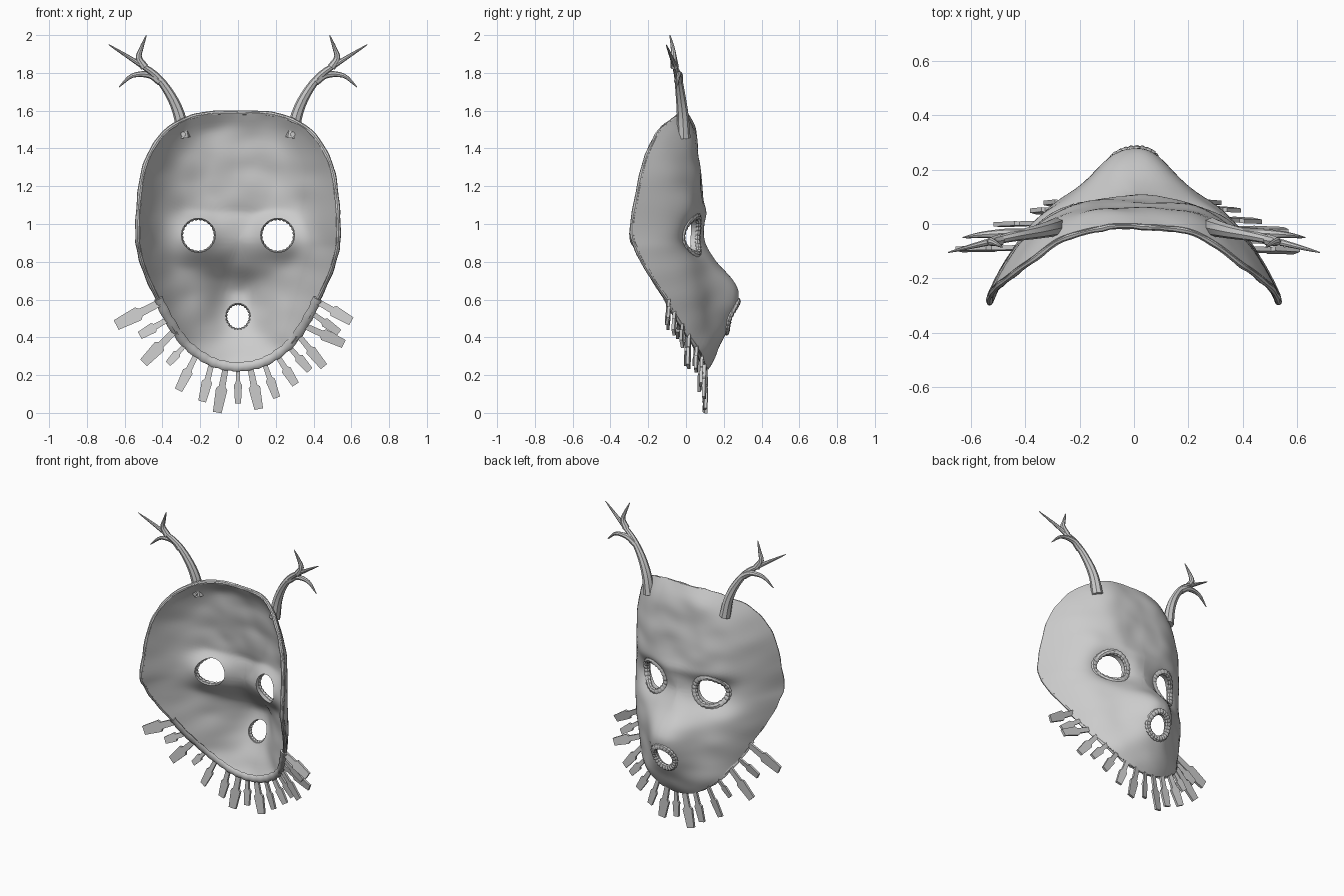
import bpy, bmesh, math, random
from mathutils import Vector, noise

if "Cube" in bpy.data.objects:
    bpy.data.objects.remove(bpy.data.objects["Cube"])

random.seed(4)


def catmull(pts, n):
    """Smooth a short list of points, n samples per span."""
    p = [Vector(q) for q in pts]
    p = [2 * p[0] - p[1]] + p + [2 * p[-1] - p[-2]]
    out = []
    for i in range(1, len(p) - 2):
        a, b, c, d = p[i - 1:i + 3]
        for k in range(n):
            t = k / n
            out.append(0.5 * (2 * b + (c - a) * t + (2 * a - 5 * b + 4 * c - d) * t * t
                              + (3 * b - a - 3 * c + d) * t ** 3))
    return out + [p[-2]]


def lookup(table, key, z):
    """Interpolate a dense table whose component 'key' falls from first to last."""
    if z >= table[0][key]:
        return table[0]
    for a, b in zip(table, table[1:]):
        if b[key] <= z <= a[key]:
            return a.lerp(b, (a[key] - z) / max(a[key] - b[key], 1e-9))
    return table[-1]


def finish(bm, name, recalc=True):
    if recalc:
        bmesh.ops.recalc_face_normals(bm, faces=bm.faces)
    me = bpy.data.meshes.new(name)
    bm.to_mesh(me)
    bm.free()
    ob = bpy.data.objects.new(name, me)
    bpy.context.collection.objects.link(ob)
    return ob


def smooth(ob, angle=35):
    bpy.ops.object.select_all(action='DESELECT')
    ob.select_set(True)
    bpy.context.view_layer.objects.active = ob
    bpy.ops.object.shade_smooth_by_angle(angle=math.radians(angle))


def tube(bm, path, radii, sides=8, closed=False, depth=1.0):
    """Sweep an oval along a path; depth scales it along y."""
    n, rings = len(path), []
    for i, p in enumerate(path):
        a = path[(i - 1) % n] if closed or i else p
        b = path[(i + 1) % n] if closed or i < n - 1 else p
        t = (b - a).normalized()
        s = t.cross(Vector((0, 1, 0))).normalized()
        d = s.cross(t)
        ring = []
        for k in range(sides):
            w = math.tau * k / sides
            ring.append(bm.verts.new(p + radii[i] * (s * math.cos(w) + d * math.sin(w) * depth)))
        rings.append(ring)
    for i in range(n if closed else n - 1):
        A, B = rings[i], rings[(i + 1) % n]
        for k in range(sides):
            j = (k + 1) % sides
            bm.faces.new((A[k], A[j], B[j], B[k]))
    if not closed:
        bm.faces.new(rings[0])
        bm.faces.new(rings[-1])


# Half outline of the mask: x, z, and y of the rim
outline = catmull([(0, 1.6, .0), (.15, 1.597, -.01), (.27, 1.57, -.045), (.39, 1.5, -.13),
                   (.47, 1.39, -.19), (.515, 1.27, -.225), (.537, 1.1, -.255),
                   (.543, .95, -.28), (.535, .86, -.25), (.5, .74, -.185),
                   (.44, .61, -.105), (.375, .48, -.03), (.29, .355, .055),
                   (.19, .275, .095), (.1, .235, .108), (0, .22, .112)], 5)
# Centre profile: z, y of the face, extra snout height
profile = catmull([(1.6, .0, 0), (1.5, .05, 0), (1.35, .068, 0), (1.2, .086, 0),
                   (1.08, .095, 0), (.98, .098, 0), (.88, .105, .007), (.8, .115, .045),
                   (.7, .125, .125), (.62, .13, .153), (.5, .135, .11), (.4, .14, .06),
                   (.3, .135, .02), (.22, .112, 0)], 4)


def face_y(x, z):
    o, p = lookup(outline, 1, z), lookup(profile, 0, z)
    u = min(abs(x) / max(o[0], .01), 1)
    y = p[1] + (o[2] - p[1]) * u ** 3.3 + p[2] * math.exp(-(abs(x) / .165) ** 2.4)
    # eye sockets under a brow ridge
    y -= .092 * math.exp(-((abs(x) - .23) / .125) ** 2 - ((z - .925) / .105) ** 2)
    y += .01 * math.exp(-((z - 1.06) / .04) ** 2 - (x / .35) ** 2)
    return y + .01 * noise.noise(Vector((x * 7, 3.1, z * 9)))


# Mask shell: polar grid pressed onto the face surface
loop = [Vector((v[0], v[2], v[1])) for v in outline]
loop = loop + [Vector((-v.x, v.y, v.z)) for v in loop[-2:0:-1]]
bm = bmesh.new()
mid_z, R = .92, 30
centre = bm.verts.new((0, face_y(0, mid_z), mid_z))
prev = None
for r in range(1, R + 1):
    f = r / R
    ring = []
    for v in loop:
        x, z = v.x * f, mid_z + (v.z - mid_z) * f
        ring.append(bm.verts.new((x, face_y(x, z), z)))
    for k in range(len(ring)):
        j = (k + 1) % len(ring)
        if prev:
            bm.faces.new((prev[k], prev[j], ring[j], ring[k]))
        else:
            bm.faces.new((centre, ring[j], ring[k]))
    prev = ring
bmesh.ops.recalc_face_normals(bm, faces=bm.faces)
if sum(f.normal.y for f in bm.faces) < 0:
    bmesh.ops.reverse_faces(bm, faces=bm.faces)
mask = finish(bm, "mask_shell", False)
sol = mask.modifiers.new("thickness", 'SOLIDIFY')
sol.thickness, sol.offset = .025, -1

# Eye and mouth holes: x, z, x radius, z radius
holes = [(-.21, .94, .09, .09), (.21, .94, .09, .09), (0, .51, .066, .07)]
bm = bmesh.new()
for hx, hz, rx, rz in holes:
    ends = []
    for y in (-.5, .6):
        ends.append([bm.verts.new((hx + rx * math.cos(math.tau * k / 28), y,
                                   hz + rz * math.sin(math.tau * k / 28))) for k in range(28)])
    for k in range(28):
        j = (k + 1) % 28
        bm.faces.new((ends[0][k], ends[0][j], ends[1][j], ends[1][k]))
    bm.faces.new(ends[0])
    bm.faces.new(ends[1])
cutter = finish(bm, "hole_cutter")
cutter.hide_render = True
cut = mask.modifiers.new("holes", 'BOOLEAN')
cut.object, cut.operation, cut.solver = cutter, 'DIFFERENCE', 'EXACT'
bpy.context.view_layer.objects.active = mask
for m in ("thickness", "holes"):
    bpy.ops.object.modifier_apply(modifier=m)
bpy.data.objects.remove(cutter)
smooth(mask)

# Ribbed, wrapped rings around the holes
for (hx, hz, rx, rz), name in zip(holes, ("eye_ring_left", "eye_ring_right", "mouth_ring")):
    path, radii = [], []
    for k in range(72):
        w = math.tau * k / 72
        x, z = hx + (rx + .011) * math.cos(w), hz + (rz + .011) * math.sin(w)
        path.append(Vector((x, face_y(x, z) - .002, z)))
        radii.append((.017, .021, .021)[k % 3])
    bm = bmesh.new()
    tube(bm, path, radii, 8, True, .8)
    smooth(finish(bm, name))

# Rolled rim around the whole mask, slightly inside the shell edge
bm = bmesh.new()
path = [Vector((v.x * .98, face_y(v.x, v.z) - .008, mid_z + (v.z - mid_z) * .983)) for v in loop]
tube(bm, path, [.012 + .002 * math.sin(i * 1.3) for i in range(len(path))], 8, True)
smooth(finish(bm, "rim"))

# Lower band holding the tags
bm = bmesh.new()
path = [Vector((v.x * .985, v.y - .018, v.z + .022)) for v in loop if v.z < .6]
tube(bm, path, [.024 + .003 * math.sin(i * 2.1) for i in range(len(path))], 8, False, .5)
smooth(finish(bm, "fringe_band"), 50)

# Hanging tags: root x, z, tip x, z, width scale
tags = [(-.42, .58, -.645, .465, 1.35), (-.38, .49, -.52, .41, 1), (-.34, .43, -.5, .265, 1.2),
        (-.28, .36, -.37, .26, .8), (-.22, .31, -.315, .12, 1), (-.14, .26, -.19, .06, 1),
        (-.065, .24, -.11, .002, 1.1), (0, .24, 0, .05, .75), (.065, .24, .11, .02, 1.1),
        (.14, .26, .205, .08, .9), (.21, .3, .305, .15, .95), (.27, .35, .38, .225, .9),
        (.32, .41, .455, .245, 1), (.355, .46, .56, .365, 1.1), (.39, .53, .535, .425, .9),
        (.42, .59, .6, .485, 1.1)]
shape = [(0, .014), (.42, .016), (.48, .028), (1, .021)]
bm = bmesh.new()
for x0, z0, x1, z1, w in tags:
    a, b = Vector((x0, 0, z0)), Vector((x1, 0, z1))
    s = (b - a).normalized().cross(Vector((0, 1, 0)))
    y0 = lookup(outline, 1, z0)[2]
    tilt = random.uniform(-.25, .25)
    pts = [(t, h) for t, h in shape] + [(t, -h) for t, h in reversed(shape)]
    sheets = []
    for dy in (-.008, .008):
        sheets.append([bm.verts.new(a.lerp(b, t) + s * h * w
                                    + Vector((0, y0 - .006 * t + dy + tilt * h, 0))) for t, h in pts])
    n = len(pts)
    bm.faces.new(sheets[0])
    bm.faces.new(sheets[1])
    for k in range(n):
        j = (k + 1) % n
        bm.faces.new((sheets[0][k], sheets[0][j], sheets[1][j], sheets[1][k]))
finish(bm, "fringe_tags")

# Antlers: main beam and two tines, each as path with start radius
beams = [([(.288, -.012, 1.455), (.312, -.018, 1.58), (.362, -.03, 1.69), (.44, -.045, 1.79),
           (.55, -.07, 1.865), (.685, -.105, 1.95)], .034),
         ([(.41, -.04, 1.755), (.47, -.035, 1.79), (.56, -.04, 1.785), (.63, -.05, 1.725)], .022),
         ([(.495, -.06, 1.83), (.525, -.065, 1.88), (.512, -.07, 1.93), (.485, -.085, 2.0)], .02)]
for side, name in ((-1, "antler_left"), (1, "antler_right")):
    bm = bmesh.new()
    for pts, r in beams:
        path = catmull([(side * x, y, z) for x, y, z in pts], 4)
        n = len(path) - 1
        tube(bm, path, [r * (1 - i / n) ** .75 + .002 for i in range(n + 1)], 8)
    # small peg poking through to the inside
    tube(bm, [Vector((side * .29, -.055, 1.475)), Vector((side * .291, .0, 1.477))], [.014, .014], 6)
    smooth(finish(bm, name), 30)
